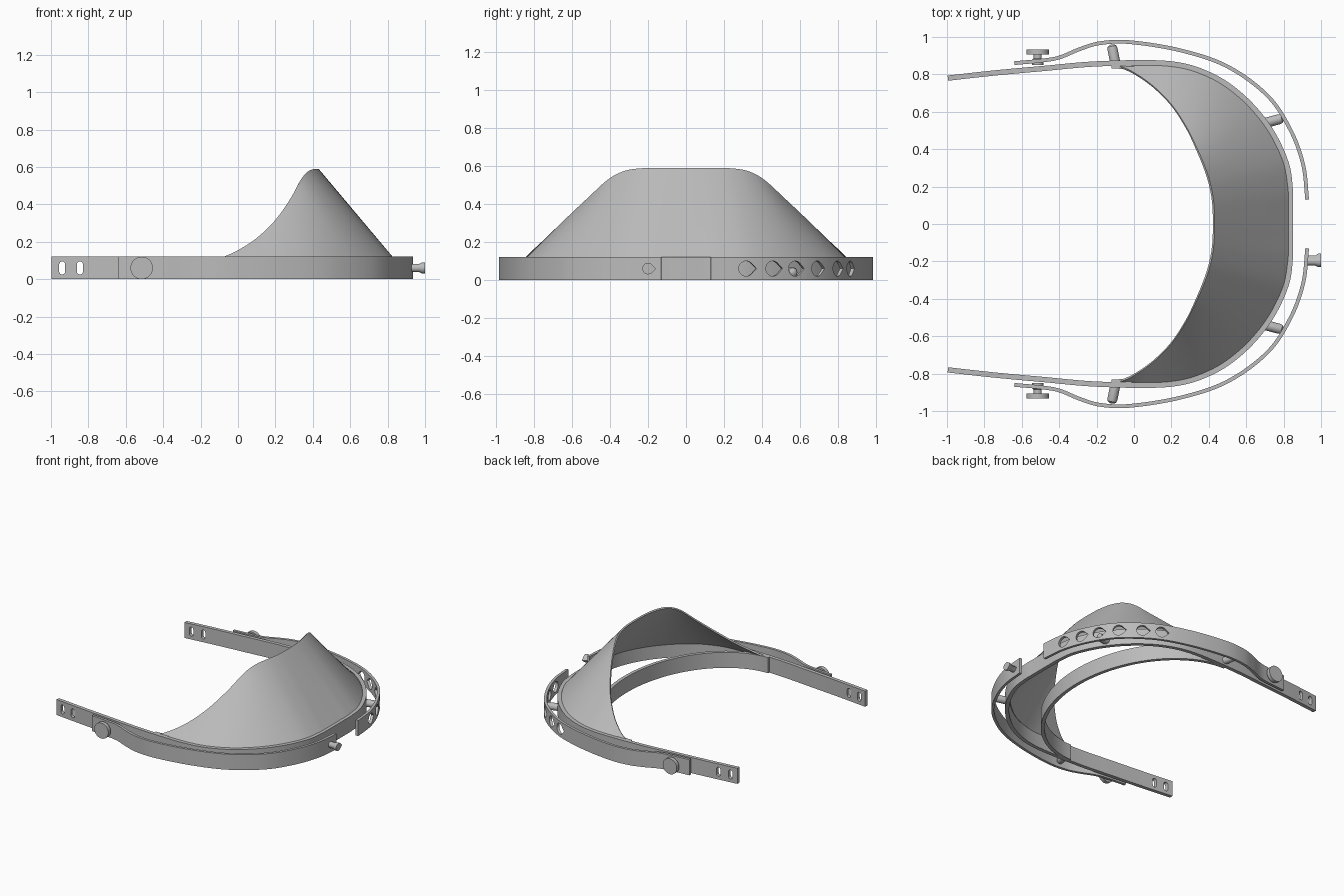
import bpy, math
from mathutils import Vector

cube = bpy.data.objects.get("Cube")
if cube:
    bpy.data.objects.remove(cube)

H = 0.12
MID = H / 2

grey = bpy.data.materials.new("matte_grey")
grey.use_nodes = True
COLOUR = (0.5, 0.5, 0.5, 1)
grey.diffuse_color = COLOUR
grey.node_tree.nodes["Principled BSDF"].inputs["Base Color"].default_value = COLOUR


def make(name, verts, faces):
    mesh = bpy.data.meshes.new(name)
    mesh.from_pydata([tuple(v) for v in verts], [], faces)
    mesh.materials.append(grey)
    ob = bpy.data.objects.new(name, mesh)
    bpy.context.collection.objects.link(ob)
    return ob


def finish(ob):
    """Apply modifiers and shade smoothly with crisp edges."""
    bpy.ops.object.select_all(action='DESELECT')
    ob.select_set(True)
    bpy.context.view_layer.objects.active = ob
    for mod in list(ob.modifiers):
        bpy.ops.object.modifier_apply(modifier=mod.name)
    bpy.ops.object.shade_smooth_by_angle(angle=math.radians(30))


def spline(points, steps=8):
    """Smooth curve through the given points."""
    p = [Vector(q) for q in points]
    p = [2 * p[0] - p[1]] + p + [2 * p[-1] - p[-2]]
    out = []
    for a, b, c, d in zip(p, p[1:], p[2:], p[3:]):
        for i in range(steps):
            t = i / steps
            out.append(0.5 * (2 * b + (c - a) * t + (2 * a - 5 * b + 4 * c - d) * t * t
                              + (3 * b - a - 3 * c + d) * t ** 3))
    return out + [p[-2]]


def mirrored(points):
    """Half path from the centre outwards, extended across y = 0."""
    return [(q[0], -q[1], *q[2:]) for q in reversed(points)] + points


def normals(path):
    res = []
    for i in range(len(path)):
        t = path[min(i + 1, len(path) - 1)] - path[max(i - 1, 0)]
        res.append(Vector((t.y, -t.x)).normalized())
    return res


def ribbon(name, path, thick):
    """Upright strip following a plan path."""
    verts, faces = [], []
    for p, n in zip(path, normals(path)):
        a, b = p + n * thick / 2, p - n * thick / 2
        verts += [(*a, 0), (*a, H), (*b, H), (*b, 0)]
    for i in range(0, len(verts) - 4, 4):
        for k in range(4):
            j = (k + 1) % 4
            faces.append((i + k, i + 4 + k, i + 4 + j, i + j))
    e = len(verts) - 4
    faces += [(0, 1, 2, 3), (e + 3, e + 2, e + 1, e)]
    return make(name, verts, faces)


def prism(name, outline, centre, axis, rings):
    """Outline swept along a horizontal axis; rings are (offset, scale)."""
    n = Vector((*axis, 0)).normalized()
    u = Vector((-n.y, n.x, 0))
    c, k = Vector(centre), len(outline)
    verts = [c + n * d + u * (a * s) + Vector((0, 0, b * s))
             for d, s in rings for a, b in outline]
    faces = [tuple(reversed(range(k))), tuple(range(len(verts) - k, len(verts)))]
    for r in range(len(rings) - 1):
        for i in range(k):
            j = (i + 1) % k
            faces.append((r * k + i, r * k + j, r * k + k + j, r * k + k + i))
    return make(name, verts, faces)


def circle(r, count=32):
    return [(r * math.cos(2 * math.pi * i / count), r * math.sin(2 * math.pi * i / count))
            for i in range(count)]


def teardrop(r):
    """Round opening drawn to a point on one side."""
    arc = [math.radians(45 + 270 * i / 20) for i in range(21)]
    return [(r * 1.4, 0)] + [(r * math.cos(a), r * math.sin(a)) for a in arc]


def slot(w, h):
    """Upright rounded slot: two half circles, one above the other."""
    half = [(w / 2 * math.cos(math.pi * k / 7), w / 2 * math.sin(math.pi * k / 7) + (h - w) / 2)
            for k in range(8)]
    return half + [(-x, -z) for x, z in half]


def cut(ob, cutters):
    for c in cutters:
        c.hide_render = True
        mod = ob.modifiers.new("opening", 'BOOLEAN')
        mod.object = c
        mod.solver = 'EXACT'
    finish(ob)
    for c in cutters:
        bpy.data.objects.remove(c)


# Visor band with two slots in each free end
band_half = [(0.837, 0.08), (0.835, 0.19), (0.812, 0.33), (0.725, 0.51), (0.585, 0.675),
             (0.41, 0.795), (0.19, 0.857), (-0.18, 0.857), (-0.5, 0.83), (-0.75, 0.807),
             (-0.995, 0.78)]
band = ribbon("visor_band", spline(mirrored(band_half)), 0.028)
cut(band, [prism("slot_cutter", slot(0.032, 0.07), (x, side * 0.79, MID), (0, side),
                 [(-0.1, 1), (0.1, 1)])
           for side in (-1, 1) for x in (-0.94, -0.845)])

# Forehead band: half ellipse inside the visor band
arc = [math.radians(-90 + 180 * i / 64) for i in range(65)]
finish(ribbon("forehead_band", [Vector((-0.12 + 0.64 * math.cos(a), 0.845 * math.sin(a)))
                                for a in arc], 0.026))

# Outer adjusting straps, open at the middle
strap_half = [(0.926, 0.13), (0.905, 0.315), (0.838, 0.5), (0.715, 0.685), (0.5, 0.842),
              (0.25, 0.928), (-0.02, 0.972), (-0.18, 0.967), (-0.29, 0.935), (-0.4, 0.89),
              (-0.5, 0.873), (-0.64, 0.86)]
left_path = spline(strap_half)
left_strap = ribbon("perforated_strap", left_path, 0.02)
path_normals = normals(left_path)
cutters = []
for y in (0.305, 0.445, 0.575, 0.69, 0.785, 0.86):
    i = min(range(len(left_path)), key=lambda k: abs(left_path[k].y - y) + (left_path[k].x < 0))
    cutters.append(prism("hole_cutter", teardrop(0.04), (*left_path[i], MID),
                         path_normals[i], [(-0.04, 1), (0.04, 1)]))
cut(left_strap, cutters)
finish(ribbon("plain_strap", spline([(x, -y) for x, y in strap_half]), 0.02))

# Fastening stud on the plain strap
finish(prism("fastening_stud", teardrop(0.03), (0.925, -0.2, MID), (1, 0),
             [(0, 0.75), (0.045, 0.75), (0.06, 1), (0.075, 1)]))

# Side knobs and spacer pegs
for side, label in ((1, "back"), (-1, "front")):
    finish(prism(label + "_knob", circle(0.06, 48), (-0.515, side * 0.85, MID), (0, side),
                 [(0, 0.5), (0.03, 0.5), (0.036, 0.36), (0.055, 0.36), (0.055, 1), (0.084, 1)]))
    for part, x, y, ax, ay in (("_side_peg", -0.1, 0.86, -0.2, 1),
                               ("_corner_peg", 0.7, 0.54, 0.95, 0.25)):
        finish(prism(label + part, circle(0.027, 20), (x, side * y, 0.04), (ax, side * ay),
                     [(0, 1), (0.08, 1), (0.092, 0.87), (0.1, 0.5), (0.102, 0.1)]))

# Sloping visor: straight rulings from the band up to the free rim
rim = [(0.43, 0.06, 0.59), (0.422, 0.15, 0.59), (0.402, 0.24, 0.588), (0.372, 0.325, 0.574),
       (0.335, 0.41, 0.53), (0.28, 0.52, 0.43), (0.2, 0.64, 0.317), (0.1, 0.74, 0.22),
       (0, 0.81, 0.155), (-0.08, 0.848, 0.118)]
foot = [(0.833, 0.07), (0.83, 0.19), (0.802, 0.34), (0.72, 0.5), (0.6, 0.645), (0.44, 0.77),
        (0.27, 0.835), (0.12, 0.85), (0.01, 0.85), (-0.08, 0.85)]
top = spline(mirrored(rim), 6)
base = spline(mirrored([(x, y, 0.112) for x, y in foot]), 6)
ROWS = 10
W = ROWS + 1
verts = [b.lerp(t, r / ROWS) for b, t in zip(base, top) for r in range(W)]
faces = [(c * W + r, c * W + W + r, c * W + W + r + 1, c * W + r + 1)
         for c in range(len(top) - 1) for r in range(ROWS)]
visor = make("visor", verts, faces)
shell = visor.modifiers.new("shell", 'SOLIDIFY')
shell.thickness = 0.012
shell.offset = -1
finish(visor)
